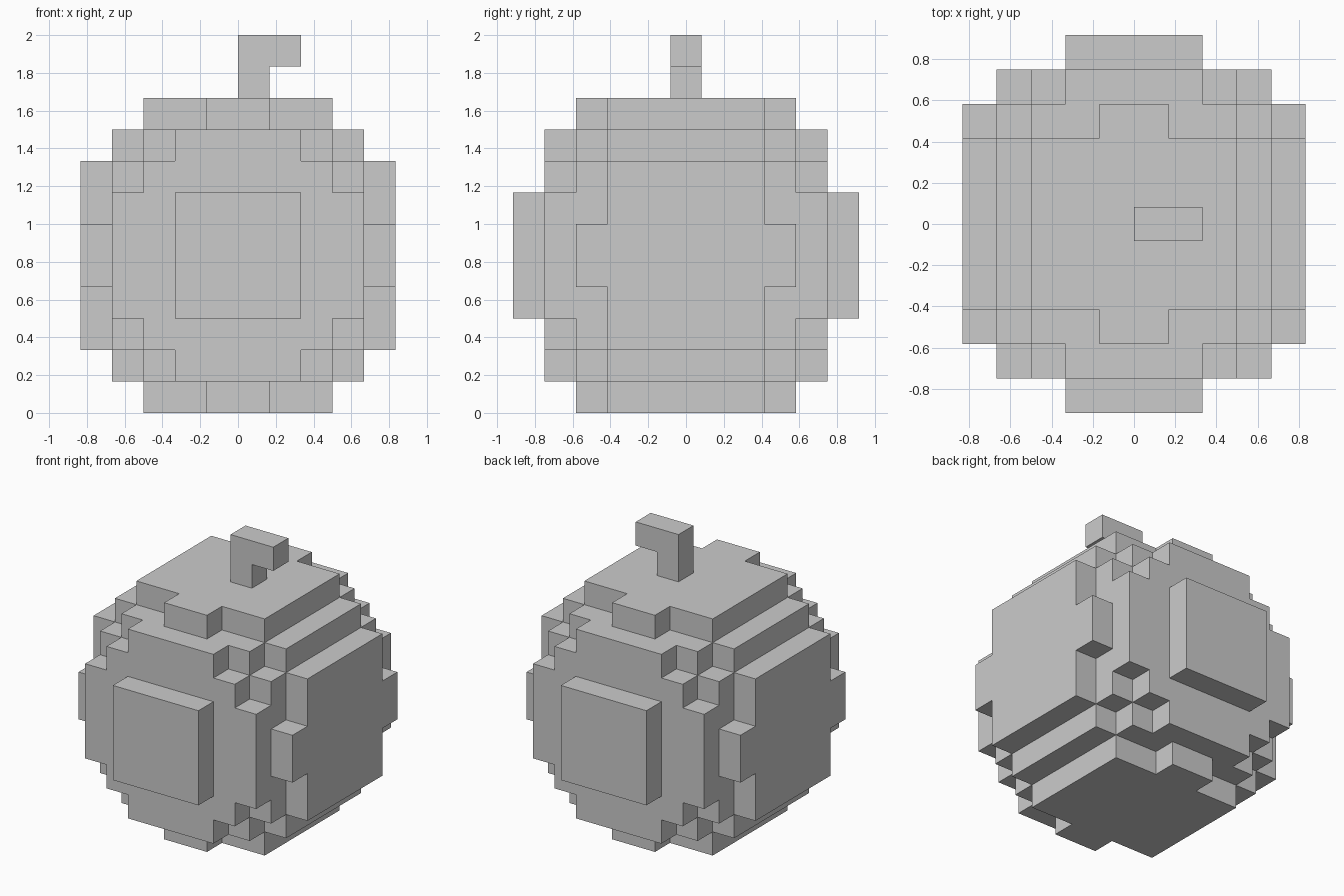
import bpy, bmesh, math
from mathutils import Vector

if "Cube" in bpy.data.objects:
    bpy.data.objects.remove(bpy.data.objects["Cube"])

U = 1 / 6            # one block of the grid
CENTRE_Z = 5         # body centre height, in blocks

# Half sizes (x, y, z) in blocks of the centred boxes whose union is the body
BOXES = [(3, 2.5, 5), (1, 3.5, 5),                  # top and bottom plates
         (4, 2.5, 4), (3, 3.5, 4), (2, 4.5, 4),     # upper and lower steps
         (5, 2.5, 3), (4, 3.5, 3), (3, 4.5, 3),     # side faces
         (4, 4.5, 2), (5, 3.5, 1),                  # corner bulges
         (2, 5.5, 2)]                               # front and back panels


def inside(p):
    return any(all(abs(c) < h for c, h in zip(p, box)) for box in BOXES)


def finish(name, bm):
    mesh = bpy.data.meshes.new(name)
    bm.to_mesh(mesh)
    bm.free()
    obj = bpy.data.objects.new(name, mesh)
    bpy.context.collection.objects.link(obj)
    return obj


# Body: only the outer skin of the filled blocks
bm = bmesh.new()
verts = {}


def corner(p):
    key = tuple(round(2 * c) for c in p)
    if key not in verts:
        verts[key] = bm.verts.new((p.x * U, p.y * U, (p.z + CENTRE_Z) * U))
    return verts[key]


for i in range(-5, 5):
    for j in range(-5, 6):
        for k in range(-5, 5):
            c = Vector((i + 0.5, j, k + 0.5))
            if not inside(c):
                continue
            for axis in range(3):
                for sign in (-1, 1):
                    n, a, b = Vector(), Vector(), Vector()
                    n[axis] = sign
                    if inside(c + n):
                        continue
                    a[(axis + 1) % 3] = 0.5
                    b[(axis + 2) % 3] = 0.5 * sign
                    m = c + n * 0.5
                    bm.faces.new([corner(q) for q in
                                  (m - a - b, m + a - b, m + a + b, m - a + b)])
# Merge coplanar squares into large flat faces
bmesh.ops.dissolve_limit(bm, angle_limit=math.radians(1),
                         verts=bm.verts, edges=bm.edges)
finish("blocky_body", bm)

# Stem: hooked profile extruded along y
bm = bmesh.new()
profile = [(0, 10), (1, 10), (1, 11), (2, 11), (2, 12), (0, 12)]
face = bm.faces.new([bm.verts.new((x * U, -0.5 * U, z * U)) for x, z in profile])
ext = bmesh.ops.extrude_face_region(bm, geom=[face], use_keep_orig=True)
bmesh.ops.translate(bm, vec=(0, U, 0),
                    verts=[g for g in ext["geom"] if isinstance(g, bmesh.types.BMVert)])
bmesh.ops.recalc_face_normals(bm, faces=bm.faces)
finish("hooked_stem", bm)
